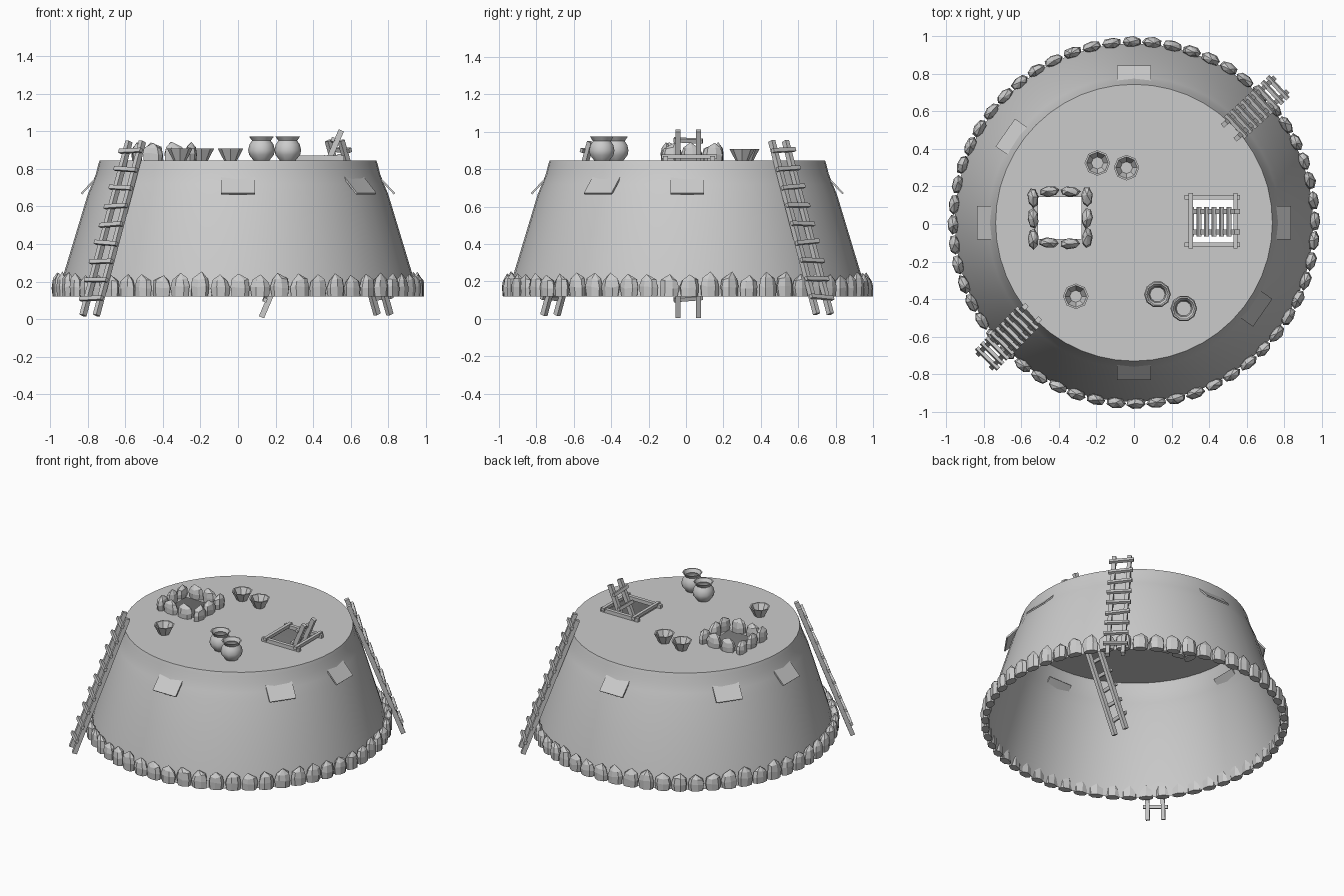
import bpy, bmesh, math, random
from mathutils import Vector, Matrix

if "Cube" in bpy.data.objects:
    bpy.data.objects.remove(bpy.data.objects["Cube"])

random.seed(4)
CY = 0.007      # small y offset of the house centre
ROOF = 0.845


def finish(name, bm, smooth=False):
    bmesh.ops.recalc_face_normals(bm, faces=bm.faces)
    me = bpy.data.meshes.new(name)
    bm.to_mesh(me)
    bm.free()
    ob = bpy.data.objects.new(name, me)
    bpy.context.collection.objects.link(ob)
    if smooth:
        bpy.ops.object.select_all(action='DESELECT')
        ob.select_set(True)
        bpy.context.view_layer.objects.active = ob
        bpy.ops.object.shade_smooth_by_angle(angle=math.radians(40))
    return ob


def lathe(name, profile, n, loc, smooth=False, cap=None):
    """Revolve (r, z) points; cap = index of a ring to close."""
    bm = bmesh.new()
    rings = [[bm.verts.new((loc[0] + r * math.cos(2 * math.pi * i / n),
                            loc[1] + r * math.sin(2 * math.pi * i / n),
                            loc[2] + z)) for i in range(n)] for r, z in profile]
    for a, b in zip(rings, rings[1:]):
        for i in range(n):
            j = (i + 1) % n
            bm.faces.new((a[i], a[j], b[j], b[i]))
    if cap is not None:
        bm.faces.new(rings[cap])
    return finish(name, bm, smooth)


def beam(bm, p, q, side, w, d):
    """Box from p to q, w wide along side, d deep."""
    p, q, side = Vector(p), Vector(q), Vector(side).normalized()
    axis = (q - p).normalized()
    third = axis.cross(side).normalized()
    rot = Matrix((side, third, axis)).transposed().to_4x4()
    bmesh.ops.create_cube(bm, size=1, matrix=Matrix.Translation((p + q) / 2) @ rot
                          @ Matrix.Diagonal((w, d, (q - p).length, 1)))


def ladder(name, foot, head, gap, rung_len, count, first=0.09, last=0.94):
    foot, head = Vector(foot), Vector(head)
    run = head - foot
    side = Vector((-run.y, run.x, 0)).normalized()
    out = run.cross(side).normalized()
    bm = bmesh.new()
    for s in (-1, 1):
        off = side * s * gap / 2
        beam(bm, foot + off, head + off, side, 0.026, 0.03)
    for i in range(count):
        c = foot + run * (first + (last - first) * i / (count - 1)) + out * 0.02
        tilt = Vector((0, 0, random.uniform(-0.006, 0.006)))
        h = side * rung_len / 2 + tilt
        beam(bm, c - h, c + h, run, 0.022, 0.02)
    return finish(name, bm)


def stone(bm, x, y, z, angle, w, d, h):
    """Faceted rock with a flat base and a pointed top, long axis at angle."""
    n = 7
    rot = Matrix.Rotation(angle, 3, 'Z')
    base = Vector((x, y, z))
    spin = random.uniform(0, 1)
    rings = []
    for f, t in ((0.9, 0), (1.0, 0.4), (0.82, 0.72)):
        ring = []
        for i in range(n):
            a = 2 * math.pi * i / n + spin
            k = f * random.uniform(0.9, 1.05)
            ring.append(bm.verts.new(base + rot @ Vector((
                w / 2 * k * math.cos(a), d / 2 * k * math.sin(a),
                h * (t + (random.uniform(-0.06, 0.06) if t else 0))))))
        rings.append(ring)
    top = bm.verts.new(base + rot @ Vector((random.uniform(-.15, .15) * w, 0, h)))
    for a, b in zip(rings, rings[1:]):
        for i in range(n):
            j = (i + 1) % n
            bm.faces.new((a[i], a[j], b[j], b[i]))
    for i in range(n):
        bm.faces.new((rings[-1][i], rings[-1][(i + 1) % n], top))
    bm.faces.new(rings[0])


# Curved wall, open underneath
lathe("wall", [(0.955, 0.12), (0.93, 0.235), (0.865, 0.45), (0.80, 0.665), (0.777, 0.72),
               (0.756, 0.775), (0.745, 0.82), (0.737, ROOF)], 48, (0, CY, 0), True)

# Flat roof with smoke hole and hatch, filled from outlines
cu = bpy.data.curves.new("roof_outline", 'CURVE')
cu.dimensions = '2D'
cu.fill_mode = 'FRONT'
loops = [[(0.737 * math.cos(2 * math.pi * i / 48), CY + 0.737 * math.sin(2 * math.pi * i / 48))
          for i in range(48)]]
for x0, x1, y0, y1 in ((-0.51, -0.28, -0.08, 0.145), (0.30, 0.535, -0.10, 0.13)):
    loops.append([(x0, y0), (x1, y0), (x1, y1), (x0, y1)])
for pts in loops:
    sp = cu.splines.new('POLY')
    sp.points.add(len(pts) - 1)
    for p, (x, y) in zip(sp.points, pts):
        p.co = (x, y, 0, 1)
    sp.use_cyclic_u = True
tmp = bpy.data.objects.new("roof_outline", cu)
bpy.context.collection.objects.link(tmp)
bpy.context.view_layer.update()
me = bpy.data.meshes.new_from_object(tmp.evaluated_get(bpy.context.evaluated_depsgraph_get()))
bpy.data.objects.remove(tmp)
roof = bpy.data.objects.new("roof", me)
roof.location.z = ROOF
bpy.context.collection.objects.link(roof)

# Window flaps leaning out from the wall
for k, deg in enumerate((0, 90, 180, 270, 145, -35)):
    bm = bmesh.new()
    a = math.radians(deg)
    rad = Vector((math.cos(a), math.sin(a), 0))
    c = Vector((0, CY, 0))
    beam(bm, c + rad * 0.742 + Vector((0, 0, 0.765)), c + rad * 0.833 + Vector((0, 0, 0.668)),
         (-rad.y, rad.x, 0), 0.18, 0.01)
    finish(f"window_flap_{k + 1}", bm)

# Ring of stones around the foot of the wall
bm = bmesh.new()
N = 56
for i in range(N):
    a = 2 * math.pi * (i + 0.1) / N
    stone(bm, 0.963 * math.cos(a), CY + 0.963 * math.sin(a), 0.12, a + math.pi / 2,
          0.108, 0.062, random.uniform(0.11, 0.135))
finish("base_stones", bm)

# Stones around the smoke hole
bm = bmesh.new()
for x, y, turn in ((-.45, .175, 0), (-.34, .172, 0), (-.25, .145, 1), (-.25, .03, 1),
                   (-.25, -.075, 1), (-.34, -.105, 0), (-.455, -.10, 0), (-.538, -.08, 1),
                   (-.538, .03, 1), (-.538, .14, 1)):
    stone(bm, x, y, ROOF - 0.005, turn * math.pi / 2 + random.uniform(-.15, .15),
          0.112, 0.06, random.uniform(0.09, 0.11))
finish("smoke_hole_stones", bm)

# Hatch frame of four crossed bars
bm = bmesh.new()
for y in (-0.11, 0.142):
    beam(bm, (0.27, y, 0.858), (0.565, y, 0.858), (0, 1, 0), 0.025, 0.025)
for x in (0.302, 0.54):
    beam(bm, (x, -0.13, 0.868), (x, 0.165, 0.868), (1, 0, 0), 0.022, 0.022)
finish("hatch_frame", bm)

# Ladders: two outside, one through the hatch
ladder("front_ladder", (-0.79, -0.725, 0.02), (-0.545, -0.475, 0.945), 0.10, 0.16, 9)
ladder("back_ladder", (0.775, 0.735, 0.025), (0.515, 0.495, 0.95), 0.10, 0.16, 9)
ladder("hatch_ladder", (0.125, 0.012, 0.01), (0.55, 0.012, 1.005), 0.108, 0.155, 10)

# Bowls and jars on the roof
bowl = [(0.035, 0), (0.068, 0.063), (0.058, 0.063), (0.032, 0.012)]
for k, (x, y) in enumerate(((-0.195, 0.325), (-0.04, 0.30), (-0.31, -0.385))):
    lathe(f"bowl_{k + 1}", bowl, 8, (x, y, ROOF), cap=3)
jar = [(0.042, 0), (0.066, 0.03), (0.071, 0.055), (0.064, 0.085), (0.05, 0.105),
       (0.066, 0.128), (0.058, 0.128), (0.045, 0.105), (0.058, 0.08), (0.04, 0.006)]
for k, (x, y) in enumerate(((0.125, -0.375), (0.265, -0.45))):
    lathe(f"jar_{k + 1}", jar, 10, (x, y, ROOF), True, cap=9)
